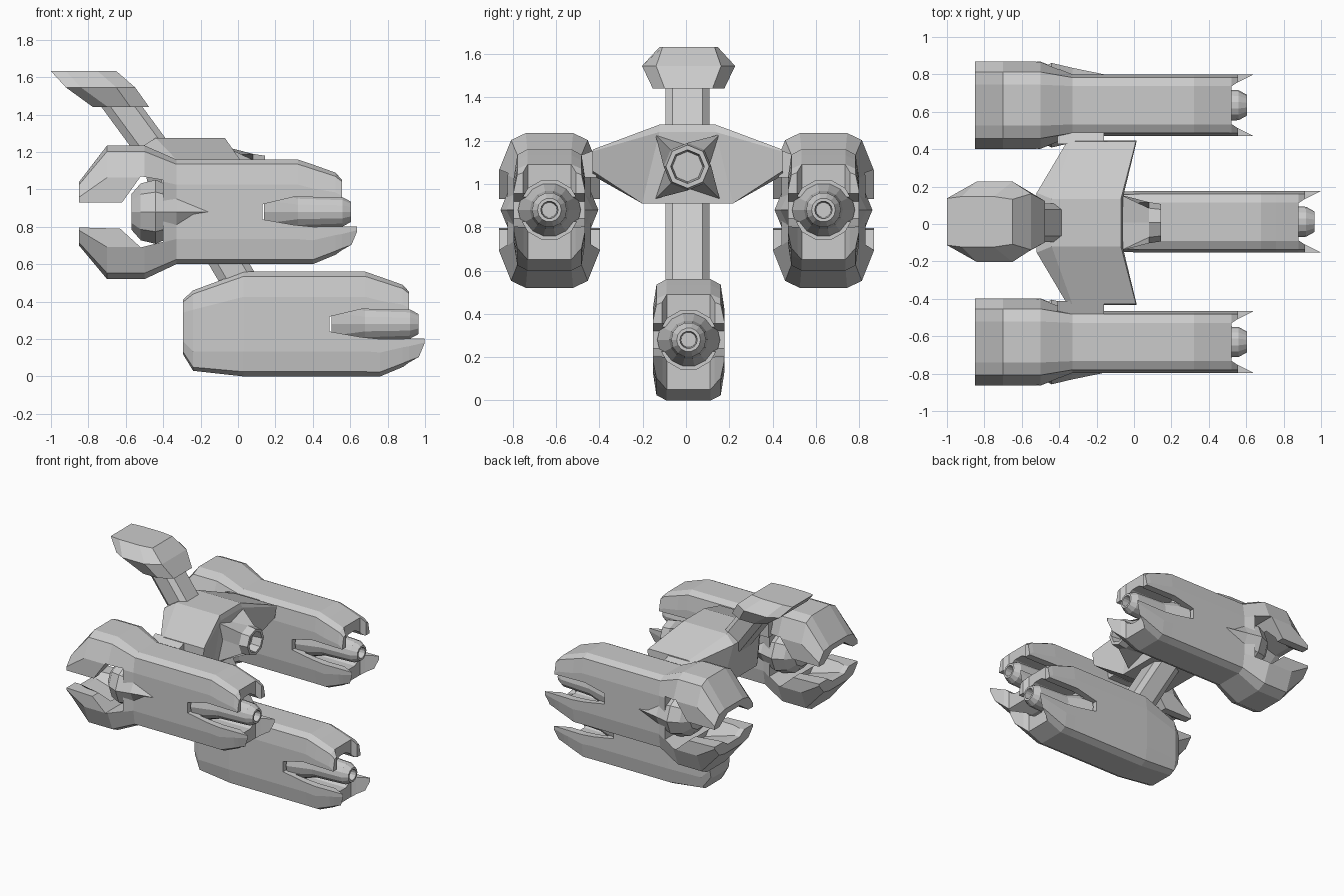
import bpy, bmesh
from math import sin, cos, pi

if "Cube" in bpy.data.objects:
    bpy.data.objects.remove(bpy.data.objects["Cube"])

CY = 0.007  # symmetry plane


def loft(name, rings, loc=(0, 0, 0)):
    """Skin a list of equal-length point rings and cap both ends."""
    bm = bmesh.new()
    vs = [[bm.verts.new(p) for p in r] for r in rings]
    n = len(rings[0])
    for a, b in zip(vs, vs[1:]):
        for i in range(n):
            j = (i + 1) % n
            bm.faces.new((a[i], a[j], b[j], b[i]))
    bm.faces.new(vs[0])
    bm.faces.new(vs[-1][::-1])
    bmesh.ops.recalc_face_normals(bm, faces=bm.faces)
    me = bpy.data.meshes.new(name)
    bm.to_mesh(me)
    bm.free()
    ob = bpy.data.objects.new(name, me)
    ob.location = loc
    bpy.context.collection.objects.link(ob)
    return ob


def section(x, hy, zt, zb, a=0.62, b=0.9):
    """Twelve-sided hull section at x."""
    half = [(a, 1), (b, 0.91), (1, 0.52)]
    m, h = (zt + zb) / 2, (zt - zb) / 2
    q = half + [(u, -v) for u, v in half[::-1]]
    q += [(-u, -v) for u, v in half] + [(-u, v) for u, v in half[::-1]]
    return [(x, hy * u, m + h * v) for u, v in q]


def circle(x, ry, rz, n, phase=0.0):
    return [(x, ry * cos(2 * pi * (i + phase) / n), rz * sin(2 * pi * (i + phase) / n))
            for i in range(n)]


def prism_y(pts, y=0.6):
    return loft("cutter", [[(x, s, z) for x, z in pts] for s in (-y, y)])


def carve(ob, cutters):
    """Subtract the cutters and bake the result."""
    for c in cutters:
        m = ob.modifiers.new("cut", 'BOOLEAN')
        m.operation, m.object, m.solver = 'DIFFERENCE', c, 'EXACT'
        c.hide_render = True
    dg = bpy.context.evaluated_depsgraph_get()
    me = bpy.data.meshes.new_from_object(ob.evaluated_get(dg))
    ob.modifiers.clear()
    ob.data = me
    for c in cutters:
        bpy.data.objects.remove(c)


def stern_cutters():
    """Split stern: side notch, forked prong ends and round engine bay."""
    notch = prism_y([(0.49, -0.04), (0.49, 0.04), (0.66, 0.08), (0.915, 0.075),
                     (0.915, 0.6), (1.2, 0.6), (1.2, -0.075), (0.76, -0.08), (0.66, -0.07)])
    plan = [(0.88, 0.10), (0.91, 0.12), (1.01, 0.17), (1.01, -0.17), (0.91, -0.12), (0.88, -0.10)]
    fork = loft("cutter", [[(x, y, z) for x, y in plan] for z in (-0.6, 0.6)])
    bay = loft("cutter", [circle(0.57, 0.14, 0.14, 12, .5), circle(1.2, 0.14, 0.14, 12, .5)])
    return [notch, fork, bay]


W = 0.165
stern = [section(x, W, t, b) for x, t, b in
         [(0.68, .28, -.28), (0.76, .253, -.28), (0.88, .21, -.23), (0.915, .18, -.213), (0.997, .16, -.18)]]
nozzle_profile = [(0.5, .145), (0.68, .09), (0.92, .08), (0.965, .055), (0.965, .04), (0.88, .035)]


def nozzle(name, loc):
    return loft(name, [circle(x, r, r, 14) for x, r in nozzle_profile], loc)


# Lower pod
pod_loc = (0, CY + 0.005, 0.28)
bow = [section(-0.295, 0.12, .13, -.16), section(-0.24, 0.15, .18, -.25), section(0.03, W, .28, -.28)]
pod = loft("lower_pod", bow + stern)
carve(pod, stern_cutters())
pod.location = pod_loc
nozzle("lower_nozzle", pod_loc)

# Side pods with flared, split intakes
flare = [section(x, hy, t, b, 0.47, 0.76) for x, hy, t, b in
         [(-0.49, .233, .16, -.18), (-0.34, .233, .355, -.36), (-0.14, .233, .355, -.36)]]
side = loft("left_pod", flare + [section(0.03, W, .28, -.28)] + stern)
jaw = prism_y([(-0.6, .05), (-0.26, .05), (-0.16, .19), (-0.04, .17), (-0.04, -.16),
               (-0.16, -.19), (-0.27, -.09), (-0.6, -.08)])
mouth = loft("cutter", [circle(-0.6, .19, .13, 8, .5), circle(-0.45, .19, .13, 8, .5),
                        circle(-0.2, .19, .21, 8, .5)])
carve(side, stern_cutters() + [jaw, mouth])
core_rings = [circle(-0.21, .13, .10, 10), circle(-0.16, .19, .16, 10), circle(-0.08, .226, .18, 10),
              circle(0.03, .20, .13, 10), circle(0.21, .163, .04, 10)]
for label, s in (("left", 1), ("right", -1)):
    loc = (-0.36, CY * 0.3 + s * 0.633, 0.88)
    ob = side if s == 1 else side.copy()
    if s == -1:
        ob.name = "right_pod"
        bpy.context.collection.objects.link(ob)
    ob.location = loc
    nozzle(label + "_nozzle", loc)
    loft(label + "_intake_core", core_rings, loc)
    # Pylon from wing tip to pod
    loft(label + "_pylon", [[(-0.41, y, 1.03), (-0.16, y, 1.03), (-0.16, y, t), (-0.41, y, t)]
                            for y, t in ((s * .42, 1.16), (s * .50, 1.13))], (0, CY, 0))


# Central hull and swept wings
def wing_section(s, tip):
    if tip:
        return [(-0.33, s * .435, 1.16), (0.01, s * .435, 1.16), (0.015, s * .44, 1.15),
                (0.0, s * .44, 1.06), (-0.33, s * .44, 1.04), (-0.36, s * .43, 1.14)]
    return [(-0.44, s * .127, 1.275), (-0.07, s * .127, 1.275), (-0.06, s * .13, 1.24),
            (-0.07, s * .21, .91), (-0.46, s * .21, .91), (-0.52, s * .16, 1.225)]


loft("wing_hull", [wing_section(-1, True), wing_section(-1, False),
                   wing_section(1, False), wing_section(1, True)], (0, CY, 0))

# Hull rear thruster with four splayed braces
base = [(-0.07, 0.21 * cos(a) if i % 2 else 0.10 * cos(a), 0.21 * sin(a) if i % 2 else 0.10 * sin(a))
        for i, a in enumerate(i * pi / 4 for i in range(8))]
loft("hull_thruster", [base] + [circle(x, r, r, 8) for x, r in
                                ((.08, .11), (.145, .10), (.145, .078), (.07, .07))], (0, CY, 1.08))


# Slanted mast running from head to lower pod
def mast_ring(x, z):
    return [(x + dx, y, z) for dx, y in ((0, -.07), (.05, -.102), (.18, -.102), (.22, -.07),
                                         (.22, .07), (.18, .102), (.05, .102), (0, .07))]


loft("mast", [mast_ring(-0.77, 1.5), mast_ring(-0.73, 1.44), mast_ring(-0.34, .91), mast_ring(-0.08, .47)],
     (0, CY, 0))


# Command head
def head_ring(x0, x1, w0, w, w1, z):
    half = [(x0, w0), (x0 + 0.08, w), (x1 - 0.1, w), (x1, w1)]
    return [(x, y, z) for x, y in half] + [(x, -y, z) for x, y in half[::-1]]


loft("head", [head_ring(-1.0, -0.65, .125, .135, .12, 1.632), head_ring(-0.92, -0.55, .17, .215, .15, 1.545),
              head_ring(-0.775, -0.475, .12, .165, .11, 1.44)], (0, CY + 0.005, 0))
